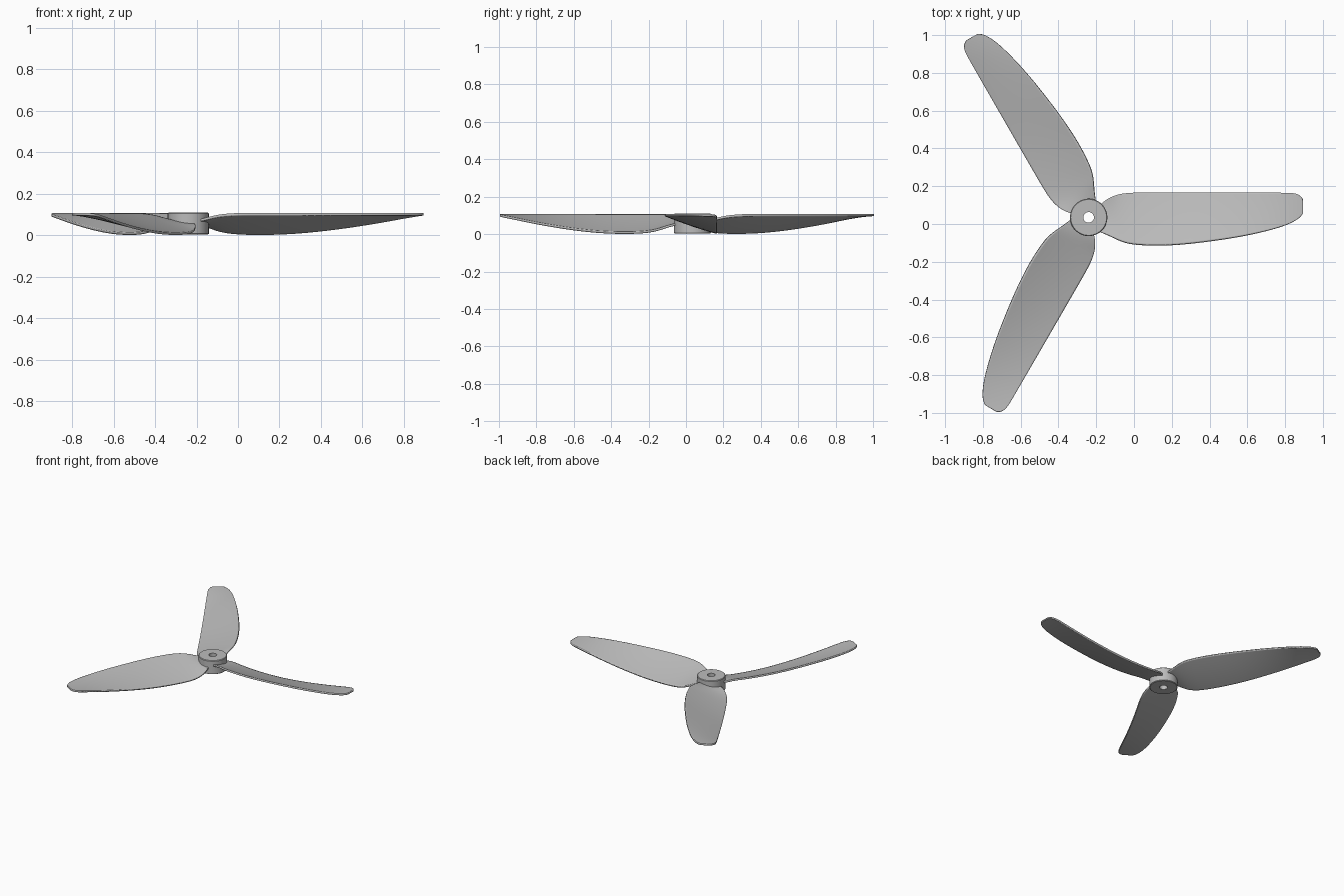
import bpy
from math import cos, sin, pi, radians
from mathutils import Matrix, Vector

if "Cube" in bpy.data.objects:
    bpy.data.objects.remove(bpy.data.objects["Cube"])

HUB = Vector((-0.24, 0.035, 0.0))
THICKNESS = 0.012

grey = bpy.data.materials.new("plain_grey")
grey.use_nodes = True
grey.diffuse_color = (0.5, 0.5, 0.5, 1)
grey.node_tree.nodes["Principled BSDF"].inputs["Base Color"].default_value = (0.5, 0.5, 0.5, 1)


def add_mesh(name, verts, faces):
    mesh = bpy.data.meshes.new(name)
    mesh.from_pydata(verts, [], faces)
    mesh.materials.append(grey)
    obj = bpy.data.objects.new(name, mesh)
    bpy.context.collection.objects.link(obj)
    return obj


def smooth(obj, angle):
    bpy.ops.object.select_all(action="DESELECT")
    obj.select_set(True)
    bpy.context.view_layer.objects.active = obj
    bpy.ops.object.shade_smooth_by_angle(angle=radians(angle))


def grid_faces(rows, cols, closed=False):
    """Quads over a grid of points; closed wraps both directions."""
    end = 0 if closed else 1
    return [(i * cols + j, (i + 1) % rows * cols + j,
             (i + 1) % rows * cols + (j + 1) % cols, i * cols + (j + 1) % cols)
            for i in range(rows - end) for j in range(cols - end)]


# Hub: a bored cylinder with lightly eased rims, turned from a closed profile
profile = [(0.028, 0.003), (0.094, 0.003), (0.099, 0.007),
           (0.099, 0.105), (0.095, 0.109), (0.028, 0.109)]
SEGMENTS = 64
turned = [(r * cos(2 * pi * i / SEGMENTS), r * sin(2 * pi * i / SEGMENTS), z)
          for i in range(SEGMENTS) for r, z in profile]
hub = add_mesh("hub", turned, grid_faces(SEGMENTS, len(profile), closed=True))
hub.location = HUB
smooth(hub, 30)

# Blade stations: radius, front edge y, back edge y, front edge z, back edge z
stations = [
    (0.05, -0.075, 0.055, 0.070, 0.055),
    (0.09, -0.088, 0.095, 0.080, 0.045),
    (0.14, -0.112, 0.117, 0.093, 0.024),
    (0.19, -0.134, 0.127, 0.099, 0.014),
    (0.25, -0.144, 0.130, 0.102, 0.008),
    (0.36, -0.150, 0.130, 0.102, 0.006),
    (0.50, -0.143, 0.130, 0.102, 0.010),
    (0.65, -0.125, 0.130, 0.102, 0.024),
    (0.80, -0.103, 0.130, 0.102, 0.044),
    (0.94, -0.073, 0.130, 0.102, 0.067),
    (1.04, -0.044, 0.130, 0.102, 0.086),
    (1.09, -0.020, 0.129, 0.102, 0.094),
    (1.12, 0.000, 0.118, 0.102, 0.099),
    (1.135, 0.022, 0.095, 0.102, 0.101),
]
COLS = 9
surface = []
for r, y0, y1, z0, z1 in stations:
    for j in range(COLS):
        t = j / (COLS - 1)
        sag = 0.5 * (z0 - z1) * t * (1 - t) * 0.4
        surface.append((r, y0 + (y1 - y0) * t, z0 + (z1 - z0) * t - sag))

# Three twisted blades around the hub
for name, angle in (("left_blade", 0), ("back_blade", 120), ("front_blade", 240)):
    blade = add_mesh(name, surface, grid_faces(len(stations), COLS))
    blade.matrix_world = Matrix.Translation(HUB) @ Matrix.Rotation(radians(angle), 4, "Z")
    sub = blade.modifiers.new("smooth_outline", "SUBSURF")
    sub.levels = sub.render_levels = 2
    solid = blade.modifiers.new("thickness", "SOLIDIFY")
    solid.thickness = THICKNESS
    solid.offset = 0
    smooth(blade, 40)
